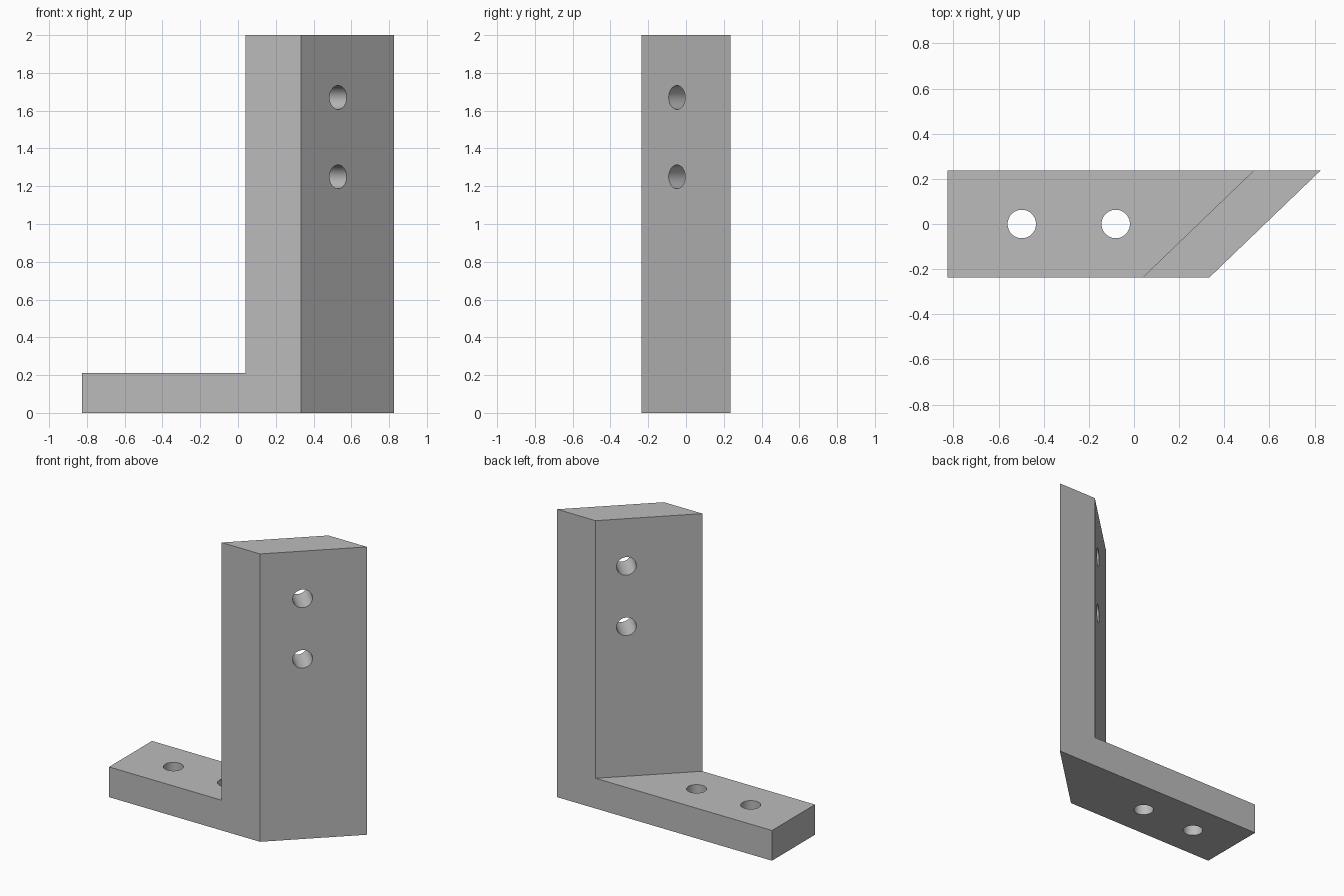
import bpy
import bmesh
from math import pi
from mathutils import Vector

cube = bpy.data.objects.get("Cube")
if cube:
    bpy.data.objects.remove(cube, do_unlink=True)

HALF_DEPTH = 0.236
SHEAR = 1.04          # sideways run of the slanted plate per unit of depth
LEFT, INNER, OUTER = -0.826, 0.284, 0.580
HEIGHT, FOOT = 2.0, 0.21
HOLE_RADIUS = 0.063

grey = bpy.data.materials.new("plain grey")
grey.use_nodes = True
colour = (0.5, 0.5, 0.5, 1)
grey.diffuse_color = colour
grey.node_tree.nodes["Principled BSDF"].inputs["Base Color"].default_value = colour

# L-shaped profile; the upright's corners shear with depth, the foot's end stays square
profile = [(LEFT, 0), (OUTER, 0), (OUTER, HEIGHT),
           (INNER, HEIGHT), (INNER, FOOT), (LEFT, FOOT)]


def profile_loop(bm, y):
    return [bm.verts.new((x if x == LEFT else x + SHEAR * y, y, z))
            for x, z in profile]


bm = bmesh.new()
front = profile_loop(bm, -HALF_DEPTH)
back = profile_loop(bm, HALF_DEPTH)
bm.faces.new(front)
bm.faces.new(back[::-1])
for i in range(len(profile)):
    j = (i + 1) % len(profile)
    bm.faces.new((front[i], back[i], back[j], front[j]))
bmesh.ops.recalc_face_normals(bm, faces=bm.faces)
mesh = bpy.data.meshes.new("angle_bracket")
bm.to_mesh(mesh)
bm.free()
bracket = bpy.data.objects.new("angle_bracket", mesh)
bpy.context.collection.objects.link(bracket)
mesh.materials.append(grey)

# Bolt holes: two down through the foot, two square through the slanted upright
normal = Vector((1, -SHEAR, 0)).normalized()
down = Vector((0, 0, 1))
holes = [((-0.497, 0, FOOT / 2), down), ((-0.081, 0, FOOT / 2), down),
         ((0.53, -0.048, 1.67), normal), ((0.53, -0.048, 1.25), normal)]

for centre, axis in holes:
    bpy.ops.mesh.primitive_cylinder_add(vertices=48, radius=HOLE_RADIUS,
                                        depth=0.8, location=centre)
    cutter = bpy.context.object
    cutter.name = "hole_cutter"
    cutter.hide_render = True
    cutter.rotation_euler = axis.to_track_quat("Z", "Y").to_euler()
    cutter.data.materials.append(grey)
    bpy.context.view_layer.update()
    cut = bracket.modifiers.new("bolt_hole", "BOOLEAN")
    cut.operation = "DIFFERENCE"
    cut.solver = "EXACT"
    cut.object = cutter
    bpy.ops.object.select_all(action="DESELECT")
    bracket.select_set(True)
    bpy.context.view_layer.objects.active = bracket
    bpy.ops.object.modifier_apply(modifier=cut.name)
    bpy.data.objects.remove(cutter, do_unlink=True)

# Round the hole walls while keeping every edge crisp
bpy.ops.object.shade_smooth_by_angle(angle=pi / 6)
